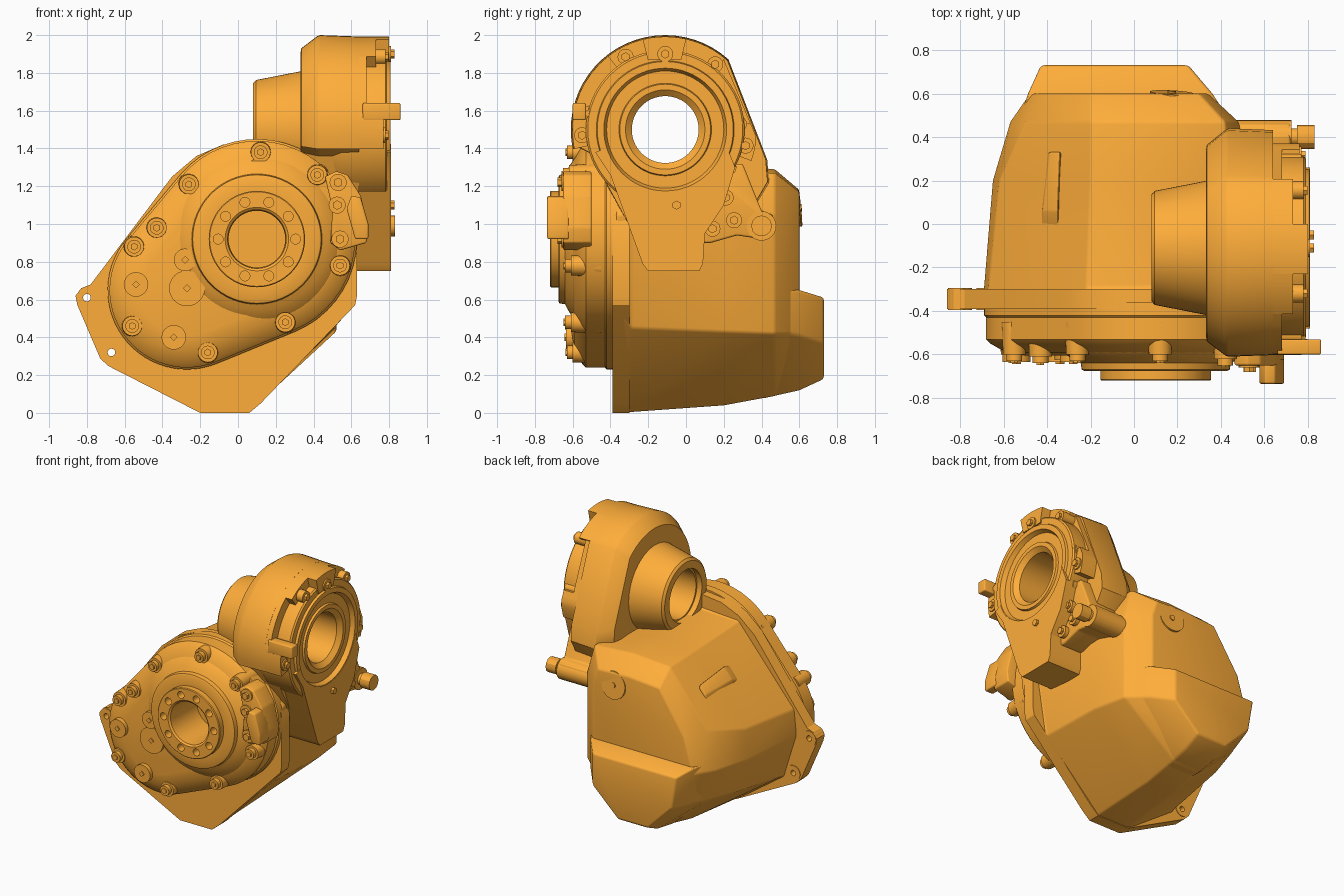
import bpy, bmesh, math
from mathutils import Vector, Matrix

if "Cube" in bpy.data.objects:
    bpy.data.objects.remove(bpy.data.objects["Cube"])

X, Y, Z = Vector((1, 0, 0)), Vector((0, 1, 0)), Vector((0, 0, 1))
PAINT = bpy.data.materials.new("orange_paint")
PAINT.diffuse_color = (1, .42, .042, 1)
PAINT.use_nodes = True
PAINT.node_tree.nodes["Principled BSDF"].inputs["Base Color"].default_value = PAINT.diffuse_color


def shade(ob):
    bpy.ops.object.select_all(action='DESELECT')
    bpy.context.view_layer.objects.active = ob
    ob.select_set(True)
    bpy.ops.object.shade_smooth_by_angle(angle=math.radians(30))


def finish(name, bm, bevel=0):
    bmesh.ops.recalc_face_normals(bm, faces=bm.faces)
    me = bpy.data.meshes.new(name)
    bm.to_mesh(me)
    bm.free()
    me.materials.append(PAINT)
    ob = bpy.data.objects.new(name, me)
    bpy.context.collection.objects.link(ob)
    if bevel:
        m = ob.modifiers.new("round", 'BEVEL')
        m.width, m.segments, m.limit_method, m.angle_limit = bevel, 3, 'ANGLE', math.radians(18)
        bake(ob)
    shade(ob)
    return ob


def bake(ob):
    dg = bpy.context.evaluated_depsgraph_get()
    me = bpy.data.meshes.new_from_object(ob.evaluated_get(dg))
    ob.modifiers.clear()
    ob.data = me


def cyl(bm, p, axis, r, h, r2=None, seg=24):
    """Cylinder or cone starting at p and running h along axis."""
    axis = Vector(axis).normalized()
    mat = Matrix.Translation(Vector(p) + axis * h / 2) @ axis.to_track_quat('Z', 'Y').to_matrix().to_4x4()
    bmesh.ops.create_cone(bm, cap_ends=True, segments=seg, radius1=r,
                          radius2=r if r2 is None else r2, depth=h, matrix=mat)


def loft(bm, sections):
    rings = [[bm.verts.new(p) for p in s] for s in sections]
    n = len(rings[0])
    for a, b in zip(rings, rings[1:]):
        for i in range(n):
            bm.faces.new((a[i], a[(i + 1) % n], b[(i + 1) % n], b[i]))
    bm.faces.new(rings[0])
    bm.faces.new(rings[-1])


def xz(y, pts):
    return [(x, y, z) for x, z in pts]


def yz(x, pts):
    return [(x, y, z) for y, z in pts]


def prism(name, place, a, b, pts, bevel=0):
    bm = bmesh.new()
    loft(bm, [place(a, pts), place(b, pts)])
    return finish(name, bm, bevel)


def lathe(name, origin, axis, profile, seg=64):
    """Closed ring: profile of (distance along axis, radius)."""
    bm = bmesh.new()
    o = Vector(origin)
    rings = []
    for i in range(seg):
        t = 2 * math.pi * i / seg
        d = (Y if axis == X else X) * math.cos(t) + Z * math.sin(t)
        rings.append([bm.verts.new(o + axis * a + d * r) for a, r in profile])
    n = len(profile)
    for i in range(seg):
        a, b = rings[i], rings[(i + 1) % seg]
        for j in range(n):
            bm.faces.new((a[j], a[(j + 1) % n], b[(j + 1) % n], b[j]))
    return finish(name, bm)


def cut(ob, holes):
    bm = bmesh.new()
    for p, axis, r, h in holes:
        cyl(bm, p, axis, r, h, seg=48)
    c = finish("hole_cutter", bm)
    c.hide_render = True
    m = ob.modifiers.new("holes", 'BOOLEAN')
    m.object, m.solver = c, 'EXACT'
    bake(ob)
    bpy.data.objects.remove(c)
    shade(ob)


# Main case, lofted front to back
bm = bmesh.new()
loft(bm, [
    xz(-.37, [(-.2, .002), (.06, .002), (.615, .57), (.625, 1.05), (.46, 1.28), (.1, 1.43), (-.2, 1.36), (-.7, .77), (-.7, .6), (-.59, .22)]),
    xz(-.29, [(-.2, .005), (.06, .005), (.51, .45), (.62, 1.05), (.46, 1.24), (.1, 1.33), (-.22, 1.32), (-.67, .79), (-.69, .6), (-.59, .28)]),
    xz(.2, [(-.18, .04), (.05, .04), (.52, .43), (.56, 1.05), (.44, 1.25), (.1, 1.31), (-.2, 1.28), (-.62, .82), (-.65, .6), (-.55, .34)]),
    xz(.47, [(-.16, .09), (.05, .09), (.48, .42), (.48, 1.05), (.42, 1.27), (.1, 1.29), (-.2, 1.27), (-.5, .88), (-.57, .6), (-.47, .35)]),
    xz(.6, [(-.15, .14), (.05, .14), (.34, .42), (.34, 1.05), (.3, 1.17), (.05, 1.18), (-.2, 1.16), (-.4, .86), (-.48, .6), (-.4, .36)])])
finish("main_case", bm, .012)

# Stepped sump at the back
bm = bmesh.new()
loft(bm, [xz(.4, [(-.17, .075), (.05, .075), (.49, .45), (.49, .66), (-.56, .66), (-.5, .36)]),
          xz(.6, [(-.19, .12), (.05, .12), (.36, .41), (.36, .65), (-.49, .65), (-.43, .36)]),
          xz(.73, [(-.2, .18), (.05, .18), (.25, .37), (.25, .61), (-.43, .61), (-.39, .37)])])
finish("rear_sump", bm, .015)

# Front flange with two drilled mounting ears
flange = prism("front_flange", xz, -.39, -.3, [
    (-.2, 0), (.06, 0), (.12, .05), (.62, .57), (.63, .62), (.63, 1.0), (.5, 1.26), (.3, 1.4), (.1, 1.44), (-.08, 1.42),
    (-.22, 1.36), (-.35, 1.25), (-.78, .68), (-.83, .66), (-.86, .62), (-.85, .57), (-.73, .29), (-.69, .25)])
ears = [(-.8, .61), (-.67, .32)]
cut(flange, [((x, -.5, z), Y, .02, .4) for x, z in ears])
for x, z in ears:
    lathe("ear_pad", (x, 0, z), Y, [(-.395, .02), (-.395, .055), (-.295, .055), (-.295, .02)], 32)


# Front cover: hull of two circles, stepped inwards
def hull(ra, rb, n=28):
    a, b = Vector((.1, .92)), Vector((-.27, .65))
    d = a - b
    t, phi = math.atan2(d.y, d.x), math.acos((rb - ra) / d.length)
    pts = []
    for c, r, s, e in ((a, ra, t - phi, t + phi), (b, rb, t + phi, t + 2 * math.pi - phi)):
        for i in range(n + 1):
            u = s + (e - s) * i / n
            pts.append((c.x + r * math.cos(u), c.y + r * math.sin(u)))
    return pts


bm = bmesh.new()
loft(bm, [xz(y, hull(.52 - i, .41 - i)) for y, i in
          ((-.36, -.01), (-.42, -.01), (-.43, 0), (-.53, .0), (-.55, .02), (-.59, .09), (-.605, .17))])
cover = finish("front_cover", bm)
cut(cover, [((.1, -.9, .92), Y, .2, .49)])

# Output hub with bore and ring of ten holes
hub = lathe("output_hub", (.1, 0, .92), Y, [
    (-.41, .3), (-.54, .47), (-.59, .43), (-.625, .375), (-.64, .345), (-.67, .34), (-.675, .33), (-.675, .255), (-.715, .255),
    (-.72, .25), (-.72, .168), (-.71, .155), (-.60, .15), (-.41, .15)])
ring = [(.1 + .205 * math.cos(math.radians(36 * i)), .92 + .205 * math.sin(math.radians(36 * i))) for i in range(10)]
cut(hub, [((x, -.8, z), Y, .026, .14) for x, z in ring])

# Cover bolts on raised bosses
bm = bmesh.new()
for x, z, y in ((-.26, 1.21, -.6), (.12, 1.38, -.6), (.42, 1.26, -.62), (.54, .78, -.61), (.25, .48, -.61),
                (-.16, .32, -.6), (-.56, .46, -.6), (-.55, .88, -.6), (-.43, .98, -.61)):
    cyl(bm, (x, -.45, z), -Y, .06, -y - .45, .052)
    cyl(bm, (x, y, z), -Y, .036, .03)
    cyl(bm, (x, y - .03, z), -Y, .02, .008, seg=6)
finish("cover_bolts", bm)

# Round plugs and pads on the cover
bm = bmesh.new()
for x, z, r, y in ((-.34, .4, .065, -.635), (-.54, .68, .065, -.635), (-.27, .66, .095, -.625), (-.28, .81, .06, -.635), (.1, 1.3, .045, -.6)):
    cyl(bm, (x, -.5, z), -Y, r, -y - .5)
    cyl(bm, (x, y, z), -Y, .02, .008, seg=4)
finish("cover_plugs", bm)

# Side bracket on the cover
prism("side_bracket", xz, -.65, -.5, [
    (.46, 1.25), (.52, 1.28), (.58, 1.26), (.65, 1.15), (.69, .98), (.68, .9), (.54, .86), (.49, .9), (.5, 1.08)], .01)
prism("bracket_block", xz, -.735, -.62, [(.575, 1.08), (.6, 1.15), (.65, 1.14), (.69, 1.0), (.69, .92), (.62, .92)], .01)
bm = bmesh.new()
for x, z in ((.53, 1.22), (.525, 1.1), (.54, .92)):
    cyl(bm, (x, -.6, z), -Y, .045, .06)
    cyl(bm, (x, -.66, z), -Y, .025, .02, seg=6)
finish("bracket_bolts", bm)

# Input housing, axis along x
CY, CZ = -.11, 1.5


def polar(r, deg):
    return CY + r * math.cos(math.radians(deg)), CZ + r * math.sin(math.radians(deg))


outline = [polar(.5, 48 + i * 6) for i in range(25)] + [
    (-.6, 1.42), (-.48, 1.36), (-.42, 1.2), (-.3, .98), (.3, .98), (.44, 1.22), (.43, 1.34)]
bm = bmesh.new()
loft(bm, [yz(x, [(CY + (y - CY) * s, CZ + (z - CZ) * s) for y, z in outline])
          for x, s in ((.33, .8), (.335, .86), (.42, .99), (.435, 1), (.64, .985))])
housing = finish("input_housing", bm)
cut(housing, [((.2, CY, CZ), X, .25, .6)])

# Sleeve: rear nose cone, bore and stepped front ring
lathe("bearing_sleeve", (0, CY, CZ), X, [
    (.08, .19), (.08, .245), (.095, .262), (.34, .31), (.40, .34), (.55, .42), (.78, .42), (.79, .41), (.79, .365),
    (.807, .36), (.807, .325), (.775, .31), (.775, .245), (.79, .24), (.79, .21), (.76, .177), (.12, .177), (.12, .19)])

# Tapered face plate below the sleeve
plate = prism("face_plate", yz, .5, .81, [
    (-.48, 1.38), (-.4, 1.26), (-.23, .79), (-.2, .75), (.07, .75), (.09, .79), (.1, .95), (.2, 1.1), (.26, 1.3), (.2, 1.45), (-.3, 1.45)])
cut(plate, [((.4, CY, CZ), X, .33, .6)])

# Radial lugs around the face with bolts
bm = bmesh.new()
for a, b, x in ((77, 104, .80), (104, 128, .73), (50, 77, .73), (172, 192, .77), (-20, 4, .76), (128, 172, .68), (4, 50, .68)):
    pts = [polar(.38, a)] + [polar(.485 if b < 60 else .492, a + (b - a) * i / 6) for i in range(7)] + [polar(.38, b)]
    if b <= 50:
        pts = [(min(y, .44 - .42 * (z - 1.3)), z) for y, z in pts]
    loft(bm, [yz(.6, pts), yz(x, pts)])
finish("face_lugs", bm)
bm = bmesh.new()
for y, z, x in ((-.11, 1.9, .80), (-.32, 1.885, .77), (.155, 1.845, .77), (.28, 1.53, .76), (.315, 1.415, .76), (-.55, 1.47, .77),
                (-.51, 1.585, .76), (-.05, 1.1, .80), (.21, 1.14, .74), (.225, 1.3, .74), (.14, .975, .74), (.255, 1.02, .74)):
    cyl(bm, (.58, y, z), X, .042, x - .57)
    cyl(bm, (x, y, z), X, .024, .028, seg=6)
finish("face_bolts", bm)

# Sensor tab at the front edge
prism("edge_tab", yz, .66, .86, [(-.6, 1.55), (-.53, 1.55), (-.53, 1.64), (-.6, 1.64)], .008)

# Lower bracket arm with pipe stub
prism("stub_arm", yz, .48, .72, [(.05, .9), (.13, .9), (.27, .94), (.4, .92), (.47, .97), (.46, 1.05), (.4, 1.07), (.36, 1.17), (.3, 1.32), (.1, 1.3)], .012)
bm = bmesh.new()
cyl(bm, (.45, .4, .99), X, .078, .275)
cyl(bm, (.72, .4, .99), X, .04, .04)
cyl(bm, (.75, .4, .99), X, .055, .08, seg=12)
finish("pipe_stub", bm)

# Round pad on the rear face, and the small rib on top
bm = bmesh.new()
cyl(bm, (.17, .54, 1.08), (.05, 1, .1), .1, .065, seg=32)
cyl(bm, (.17, .54, 1.08), (.05, 1, .1), .02, .072)
finish("rear_pad", bm)
bm = bmesh.new()
loft(bm, [xz(-.04, [(-.42, 1.0), (-.34, 1.1), (-.35, 1.13), (-.43, 1.04)]),
          xz(.06, [(-.43, 1.0), (-.34, 1.1), (-.35, 1.16), (-.42, 1.08)]),
          xz(.33, [(-.4, 1.0), (-.33, 1.07), (-.34, 1.12), (-.39, 1.06)])])
finish("top_rib", bm, .008)
